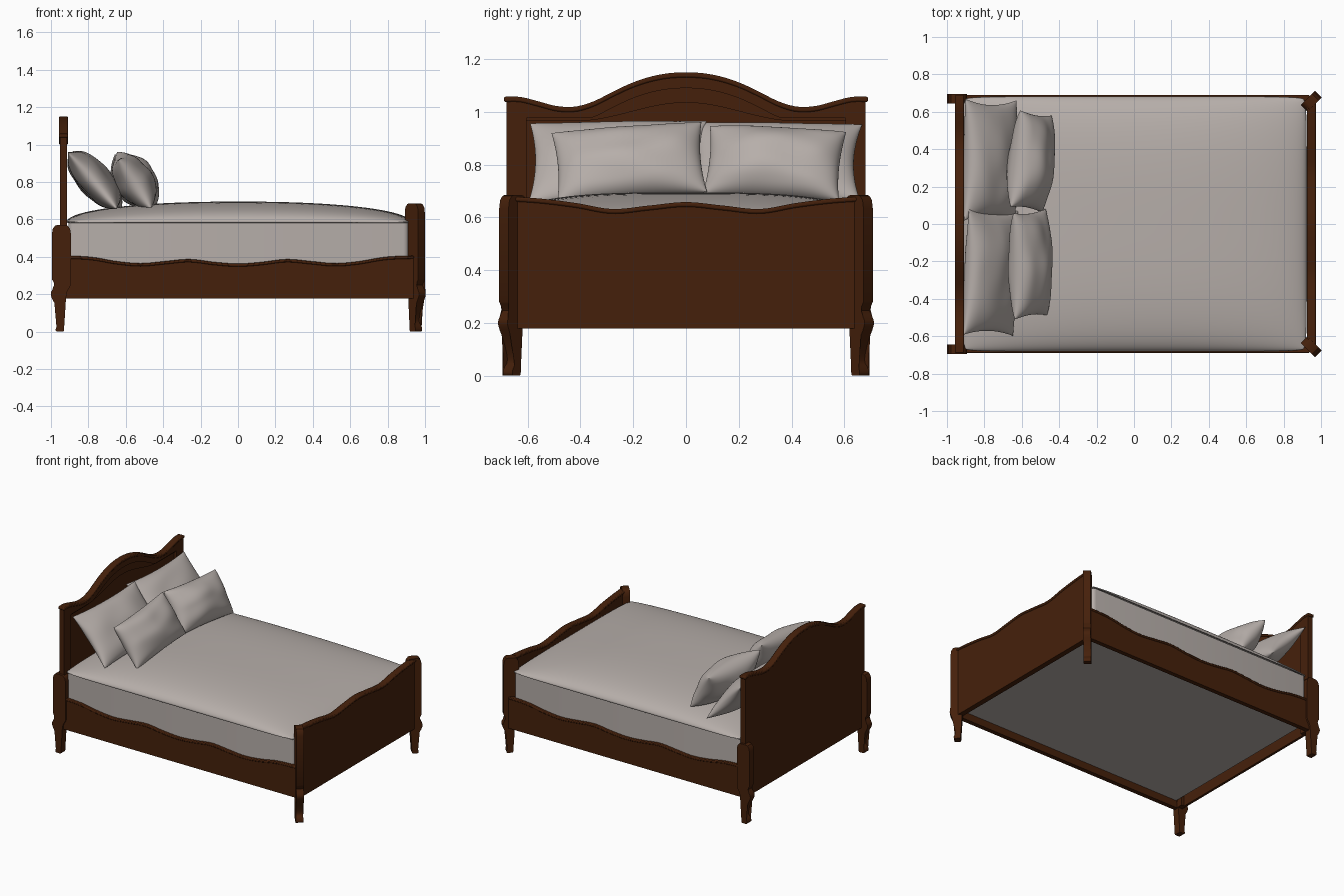
import bpy, bmesh, math
from mathutils import Vector, Matrix, noise

if "Cube" in bpy.data.objects:
    bpy.data.objects.remove(bpy.data.objects["Cube"])


def material(name, rgb):
    m = bpy.data.materials.new(name)
    m.diffuse_color = (*rgb, 1)
    m.use_nodes = True
    m.node_tree.nodes["Principled BSDF"].inputs["Base Color"].default_value = m.diffuse_color
    return m


WOOD = material("dark brown wood", (0.06, 0.0145, 0.0032))
CLOTH = material("warm grey linen", (0.47, 0.425, 0.40))


def finish(name, bm, mat, angle=35, bevel=0):
    bmesh.ops.recalc_face_normals(bm, faces=bm.faces)
    me = bpy.data.meshes.new(name)
    bm.to_mesh(me)
    bm.free()
    me.materials.append(mat)
    ob = bpy.data.objects.new(name, me)
    bpy.context.collection.objects.link(ob)
    bpy.ops.object.select_all(action='DESELECT')
    bpy.context.view_layer.objects.active = ob
    ob.select_set(True)
    bpy.ops.object.shade_smooth_by_angle(angle=math.radians(angle))
    if bevel:
        b = ob.modifiers.new("bevel", 'BEVEL')
        b.width, b.segments, b.limit_method = bevel, 2, 'ANGLE'
        b.angle_limit = math.radians(40)
    return ob


def cr(p0, p1, p2, p3, t):
    """Catmull-Rom value between p1 and p2."""
    return 0.5 * (2 * p1 + (p2 - p0) * t + (2 * p0 - 5 * p1 + 4 * p2 - p3) * t * t
                  + (3 * p1 - p0 - 3 * p2 + p3) * t ** 3)


def wave(step, keys):
    """Symmetric height curve through evenly spaced heights, starting at the middle."""
    def f(s):
        k, t = divmod(abs(s) / step, 1)
        g = lambda i: keys[min(abs(int(i)), len(keys) - 1)]
        return cr(g(k - 1), g(k), g(k + 1), g(k + 2), t)
    return f


def ribbon(name, s0, s1, lo, hi, d0, d1, along, bevel=0.0, n=64):
    """Board between two height curves, running along x or y, d0..d1 thick."""
    bm = bmesh.new()
    rings = []
    for i in range(n + 1):
        s = s0 + (s1 - s0) * i / n
        ring = []
        for d, z in ((d0, lo(s)), (d1, lo(s)), (d1, hi(s)), (d0, hi(s))):
            ring.append(bm.verts.new((s, d, z) if along == 'x' else (d, s, z)))
        rings.append(ring)
    for a, b in zip(rings, rings[1:]):
        for k in range(4):
            bm.faces.new((a[k], a[(k + 1) % 4], b[(k + 1) % 4], b[k]))
    bm.faces.new(rings[0])
    bm.faces.new(rings[-1])
    return finish(name, bm, WOOD, bevel=bevel)


def flat(z):
    return lambda s: z


def shift(f, dz):
    return lambda s: f(s) + dz


# headboard: back board, frame, stepped panel and cap
head = wave(0.07, (1.15, 1.146, 1.132, 1.108, 1.075, 1.04, 1.02, 1.022, 1.04, 1.057, 1.057))
arch_out = lambda s: max(0.977, head(s) - 0.06) if abs(s) < 0.42 else 0.977
arch_in = lambda s: 0.965 + 0.07 * (0.5 + 0.5 * math.cos(math.pi * min(1, abs(s) / 0.42)))
ribbon("headboard_back", -0.68, 0.68, flat(0.18), shift(head, -0.01), -0.953, -0.936, 'y')
ribbon("headboard_top_rail", -0.68, 0.68, arch_out, shift(head, -0.01), -0.94, -0.914, 'y')
ribbon("headboard_panel_step", -0.61, 0.61, arch_in, shift(arch_out, 0.005), -0.94, -0.925, 'y')
ribbon("headboard_cap", -0.69, 0.69, shift(head, -0.02), head, -0.957, -0.909, 'y', 0.006)
for side, s in (("left", -1), ("right", 1)):
    a, b = sorted((s * 0.605, s * 0.68))
    ribbon("headboard_stile_" + side, a, b, flat(0.18), flat(1.0), -0.94, -0.914, 'y', n=1)

# footboard with wavy cap
foot = wave(0.14, (0.658, 0.645, 0.632, 0.655, 0.672, 0.68))
ribbon("footboard", -0.66, 0.66, flat(0.178), shift(foot, -0.01), 0.928, 0.966, 'y')
ribbon("footboard_cap", -0.66, 0.66, shift(foot, -0.018), foot, 0.924, 0.972, 'y', 0.006)

# side rails with wavy cap
rail = wave(0.13, (0.363, 0.372, 0.387, 0.376, 0.365, 0.376, 0.398, 0.405))
for side, s in (("front", -1), ("back", 1)):
    a, b = sorted((s * 0.652, s * 0.684))
    ribbon("side_rail_" + side, -0.93, 0.94, flat(0.178), shift(rail, -0.005), a, b, 'x')
    a, b = sorted((s * 0.655, s * 0.689))
    ribbon("side_rail_cap_" + side, -0.93, 0.94, shift(rail, -0.016), rail, a, b, 'x', 0.005)

# cabriole legs: one profile (outward distance, height), straight post on top
LEG = [(-.052, .27), (-.049, .245), (-.03, .21), (-.024, .16), (-.02, .09), (-.016, .04),
       (-.014, .004), (.0, .0), (.024, .0), (.03, .012), (.022, .032), (.008, .05), (.009, .08),
       (.028, .135), (.053, .185), (.054, .212), (.034, .243), (.036, .255), (.05, .28)]


def leg(name, centre, direction, top):
    d = Vector((*direction, 0)).normalized()
    side = Vector((-d.y, d.x, 0)) * 0.025
    c = Vector((*centre, 0))
    pts = []
    for i in range(len(LEG) - 1):
        p = [LEG[min(max(i + k, 0), len(LEG) - 1)] for k in (-1, 0, 1, 2)]
        for t in (0, 0.33, 0.67):
            pts.append((cr(*[q[0] for q in p], t), max(0, cr(*[q[1] for q in p], t))))
    pts.append(LEG[-1])
    pts += [(.05, top - .05), (.045, top - .02), (.033, top - .004), (.02, top),
            (-.02, top), (-.033, top - .004), (-.047, top - .02), (-.052, top - .05)]
    bm = bmesh.new()
    rows = [[bm.verts.new(c + d * u + Vector((0, 0, z)) + side * k) for u, z in pts] for k in (-1, 1)]
    n = len(pts)
    for i in range(n):
        j = (i + 1) % n
        bm.faces.new((rows[0][i], rows[0][j], rows[1][j], rows[1][i]))
    caps = [bm.faces.new(r) for r in rows]
    bmesh.ops.triangulate(bm, faces=caps)
    finish(name, bm, WOOD)


for side, s in (("front", -1), ("back", 1)):
    leg("head_leg_" + side, (-0.945, s * 0.67), (-1, 0), 0.57)
    leg("foot_leg_" + side, (0.946, s * 0.655), (1, s), 0.685)

# mattress body
bm = bmesh.new()
bmesh.ops.create_cube(bm, size=1, matrix=Matrix.Translation((0.003, 0, 0.405))
                      @ Matrix.Diagonal((1.82, 1.335, 0.35, 1)))
bmesh.ops.bevel(bm, geom=[e for e in bm.edges if abs(e.verts[0].co.z - e.verts[1].co.z) > 0.1],
                offset=0.03, segments=5, affect='EDGES', profile=0.5)
finish("mattress", bm, CLOTH)


def cushion(name, size, height, outline, n=40, closed=True):
    """Grid dense at the rim, puffed by height(u, v); returns an object in local space."""
    bm = bmesh.new()
    ts = [math.sin(math.pi / 2 * (2 * i / n - 1)) for i in range(n + 1)]
    for sign in ((1, -1) if closed else (1,)):
        g = [[bm.verts.new((size[0] * outline(u, v), size[1] * outline(v, u), sign * height(u, v)))
              for v in ts] for u in ts]
        for i in range(n):
            for j in range(n):
                bm.faces.new((g[i][j], g[i + 1][j], g[i + 1][j + 1], g[i][j + 1]))
    bmesh.ops.remove_doubles(bm, verts=bm.verts, dist=1e-5)
    return finish(name, bm, CLOTH, 60)


# domed mattress top with a thin lip over the body
puff = lambda u, v: 0.106 * math.sqrt(max(0, (1 - abs(u) ** 2.2) * (1 - abs(v) ** 3.2)))
soft = lambda a, b: a * (1 - 0.012 * abs(b) ** 12)
cover = cushion("mattress_top", (0.913, 0.674), puff, soft, 48, False)
cover.location = (0.003, 0, 0.581)
lip = cover.modifiers.new("lip", 'SOLIDIFY')
lip.thickness, lip.offset = 0.008, -1


# pillows: centre, half width, half height, half thickness, lean, roll, yaw (degrees), pinch
PILLOWS = [("back_pillow_left", (-0.765, -0.26, 0.81), 0.335, 0.2, 0.085, 41, 1, -3, 0.07),
           ("back_pillow_right", (-0.768, 0.34, 0.81), 0.325, 0.2, 0.09, 43, -1, 0, 0.09),
           ("front_pillow_left", (-0.555, -0.215, 0.808), 0.285, 0.158, 0.1, 33, 5, -2, 0.05),
           ("front_pillow_right", (-0.55, 0.335, 0.805), 0.26, 0.155, 0.11, 33, -3, -4, 0.05)]
for k, (name, c, w, h, t, lean, roll, yaw, pinch) in enumerate(PILLOWS):
    def plump(u, v):
        base = max(0, (1 - u * u) * (1 - v * v)) ** 0.48
        fold = noise.noise(Vector((u * 1.4 + 7 * k, v * 1.4, k)))
        return t * base * (1 + 0.15 * fold)

    def outline(a, b):
        return a * (1 - pinch * (1 - b * b) * abs(a))
    ob = cushion(name, (w, h), plump, outline, 36)
    # local x -> y axis, local y -> leaning upward, local z -> towards the foot end
    a = math.radians(lean)
    up = Vector((-math.sin(a), 0, math.cos(a)))
    out = Vector((math.cos(a), 0, math.sin(a)))
    basis = Matrix((Vector((0, 1, 0)), up, out)).transposed().to_4x4()
    ob.matrix_world = (Matrix.Translation(c) @ Matrix.Rotation(math.radians(yaw), 4, 'Z')
                       @ basis @ Matrix.Rotation(math.radians(roll), 4, 'Z'))
